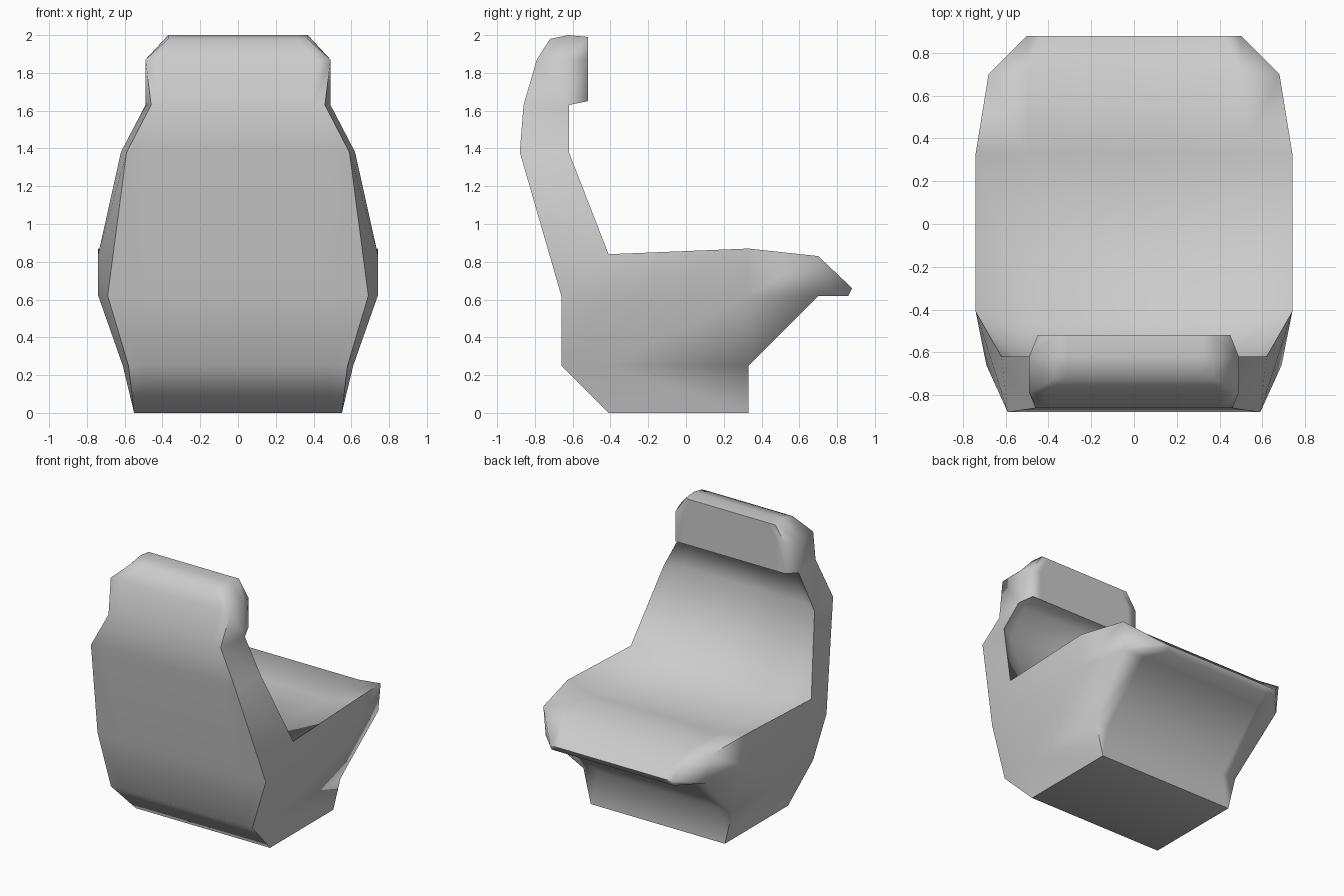
import bpy
import bmesh
import math
from mathutils import Vector

cube = bpy.data.objects.get("Cube")
if cube:
    bpy.data.objects.remove(cube, do_unlink=True)


def make_material(name, colour):
    mat = bpy.data.materials.new(name)
    mat.use_nodes = True
    mat.diffuse_color = colour
    mat.node_tree.nodes["Principled BSDF"].inputs["Base Color"].default_value = colour
    return mat


# Outline of one side of the seat, followed once around: (half width, y, z)
cushion_edge = [(.50, .88, .66), (.68, .70, .83), (.74, .33, .87), (.74, -.41, .84)]
backrest_edge = [(.62, -.62, 1.38), (.49, -.62, 1.63)]
headrest_edge = [(.45, -.52, 1.65), (.45, -.52, 1.87), (.37, -.52, 1.99),
                 (.37, -.62, 2), (.37, -.72, 1.98), (.49, -.79, 1.87)]
rear_edge = [(.46, -.86, 1.63), (.59, -.88, 1.38), (.69, -.66, .62), (.58, -.66, .25)]
base_edge = [(.55, -.41, 0), (.55, .33, 0), (.61, .33, .25)]
lip_edge = [(.66, .70, .62), (.50, .86, .62)]
outline = cushion_edge + backrest_edge + headrest_edge + rear_edge + base_edge + lip_edge

# How far the padded middle sinks behind the side bolsters: row -> (y, z) shift
recess = {1: (0, -.02), 2: (0, -.06), 3: (-.06, -.08), 4: (-.07, 0), 5: (-.03, 0)}
INNER_WIDTH = .5

bm = bmesh.new()
side, inner, middle = [], [], []
for row, (x, y, z) in enumerate(outline):
    dy, dz = recess.get(row, (0, 0))
    side.append(bm.verts.new((x, y, z)))
    inner.append(bm.verts.new((min(INNER_WIDTH, x * .85), y + dy, z + dz)))
    middle.append(bm.verts.new((0, y + dy, z + dz)))

# Padded surface running around the outline
count = len(outline)
for i in range(count):
    j = (i + 1) % count
    bm.faces.new((side[i], side[j], inner[j], inner[i]))
    bm.faces.new((inner[i], inner[j], middle[j], middle[i]))

# Extra points that shape the side panel
hip_rear = bm.verts.new((.74, -.41, .62))
hip_front = bm.verts.new((.74, .33, .62))
foot_rear = bm.verts.new((.61, -.41, .25))
head_side = bm.verts.new((.49, -.62, 1.87))

(lip, knee, thigh, elbow, shoulder, neck, head_low, head_mid, head_front, head_top,
 head_rear, crown, nape, back_top, back_low, heel, sole_rear, sole_front,
 shin, under_knee, under_lip) = side

# Side panel, from the front lip up to the headrest and down to the base
panel = [
    (lip, knee, under_knee, under_lip),
    (knee, thigh, hip_front, under_knee),
    (thigh, elbow, hip_rear, hip_front),
    (elbow, shoulder, back_top, back_low),
    (elbow, back_low, hip_rear),
    (shoulder, neck, nape, back_top),
    (neck, head_low, head_mid, head_side),
    (neck, head_side, crown, nape),
    (head_side, head_mid, head_front, head_top),
    (head_side, head_top, head_rear, crown),
    (hip_front, hip_rear, foot_rear, shin),
    (hip_front, shin, under_knee),
    (hip_rear, back_low, heel, foot_rear),
    (foot_rear, heel, sole_rear),
    (foot_rear, sole_rear, sole_front, shin),
]
for corners in panel:
    bm.faces.new(corners)

# Mirror to the other half and close the seam
bmesh.ops.mirror(bm, geom=bm.verts[:] + bm.edges[:] + bm.faces[:],
                 axis='X', merge_dist=.001)
bmesh.ops.remove_doubles(bm, verts=bm.verts[:], dist=.001)
bmesh.ops.recalc_face_normals(bm, faces=bm.faces[:])

mesh = bpy.data.meshes.new("bucket_seat")
bm.to_mesh(mesh)
bm.free()
mesh.materials.append(make_material("grey upholstery", (.6, .6, .6, 1)))

seat = bpy.data.objects.new("bucket_seat", mesh)
bpy.context.collection.objects.link(seat)
bpy.ops.object.select_all(action='DESELECT')
seat.select_set(True)
bpy.context.view_layer.objects.active = seat
bpy.ops.object.shade_smooth_by_angle(angle=math.radians(75))
